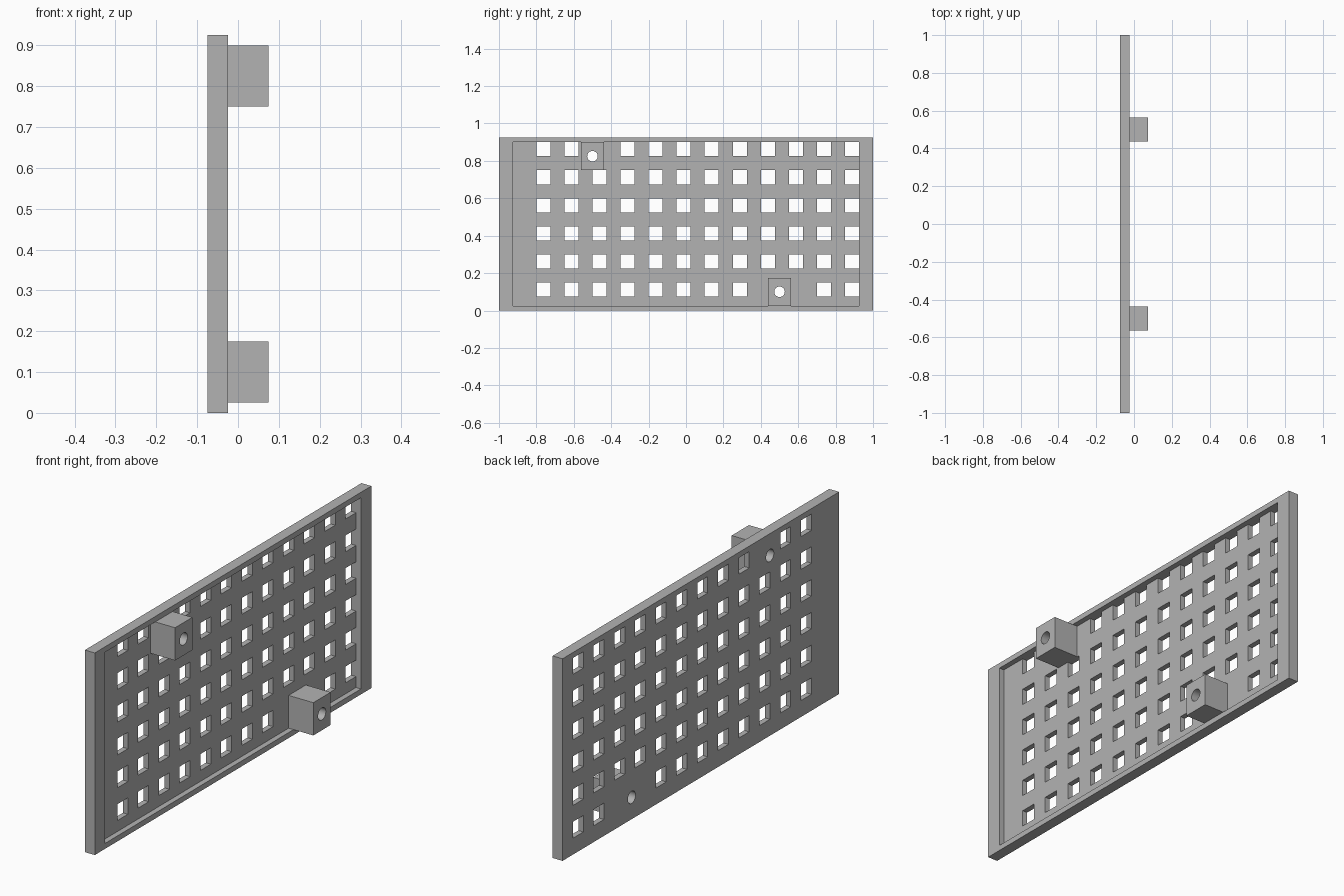
import bpy
import bmesh
import math

if "Cube" in bpy.data.objects:
    bpy.data.objects.remove(bpy.data.objects["Cube"], do_unlink=True)

GREY = (0.45, 0.45, 0.45, 1.0)
mat = bpy.data.materials.new("plain grey")
mat.use_nodes = True
mat.diffuse_color = GREY
mat.node_tree.nodes["Principled BSDF"].inputs["Base Color"].default_value = GREY

COLS, ROWS = 12, 6
PITCH, HOLE = 0.15, 0.075
BACK_X, FLOOR_X, RIM_X, FRONT_X = -0.075, -0.05, -0.025, 0.075
# Lower and upper mounting blocks: centre (y, z)
BLOCKS = {"lower_mounting_block": (0.5, 0.1), "upper_mounting_block": (-0.5, 0.825)}
# Openings left solid behind the blocks: (column, row)
FILLED = {(8, 0), (9, 0), (2, 5)}


def new_object(name, bm):
    mesh = bpy.data.meshes.new(name)
    bm.to_mesh(mesh)
    bm.free()
    mesh.materials.append(mat)
    obj = bpy.data.objects.new(name, mesh)
    bpy.context.collection.objects.link(obj)
    return obj


def apply_modifier(obj, mod):
    bpy.context.view_layer.objects.active = obj
    bpy.ops.object.modifier_apply(modifier=mod.name)


def sheet(name, ys, zs, keep, x, thickness):
    """Grid of cells facing +x, keeping the chosen ones, then thickened."""
    bm = bmesh.new()
    grid = [[bm.verts.new((x, y, z)) for z in zs] for y in ys]
    for i in range(len(ys) - 1):
        for j in range(len(zs) - 1):
            if keep(i, j):
                bm.faces.new((grid[i][j], grid[i + 1][j],
                              grid[i + 1][j + 1], grid[i][j + 1]))
    loose = [v for v in bm.verts if not v.link_faces]
    bmesh.ops.delete(bm, geom=loose, context='VERTS')
    obj = new_object(name, bm)
    mod = obj.modifiers.new("thickness", 'SOLIDIFY')
    mod.thickness = thickness
    mod.offset = 1
    apply_modifier(obj, mod)
    return obj


def drill(obj, y, z):
    """Round hole straight through along x."""
    bm = bmesh.new()
    bmesh.ops.create_cone(bm, cap_ends=True, segments=32, radius1=0.028,
                          radius2=0.028, depth=0.4)
    cutter = new_object("drill_cutter", bm)
    cutter.rotation_euler = (0, math.pi / 2, 0)
    cutter.location = (0, y, z)
    cutter.hide_render = True
    bpy.context.view_layer.update()
    mod = obj.modifiers.new("bore", 'BOOLEAN')
    mod.operation = 'DIFFERENCE'
    mod.solver = 'EXACT'
    mod.object = cutter
    apply_modifier(obj, mod)
    bpy.data.objects.remove(cutter, do_unlink=True)


# Perforated back panel: odd cells in both directions are the openings
ys = [-1.0] + [-0.8 + PITCH * c + d for c in range(COLS) for d in (0, HOLE)] + [1.0]
zs = [0.0] + [0.075 + PITCH * r + d for r in range(ROWS) for d in (0, HOLE)] + [0.925]


def is_panel(i, j):
    opening = i % 2 == 1 and j % 2 == 1
    return not opening or (i // 2, j // 2) in FILLED


panel = sheet("perforated_panel", ys, zs, is_panel, BACK_X, FLOOR_X - BACK_X)

# Raised rim around the panel
rim = sheet("raised_rim", [-1, -0.925, 0.925, 1], [0, 0.025, 0.9, 0.925],
            lambda i, j: (i, j) != (1, 1), FLOOR_X, RIM_X - FLOOR_X)

# Mounting blocks with bores that run on through the panel
parts = [panel, rim]
for name, (y, z) in BLOCKS.items():
    bm = bmesh.new()
    bmesh.ops.create_cube(bm, size=1)
    bmesh.ops.scale(bm, vec=(FRONT_X - FLOOR_X, 0.125, 0.15), verts=bm.verts)
    bmesh.ops.translate(bm, vec=((FRONT_X + FLOOR_X) / 2, y, z), verts=bm.verts)
    block = new_object(name, bm)
    drill(block, y, z)
    drill(panel, y, z)
    parts.append(block)

# Smooth bores, crisp edges
bpy.ops.object.select_all(action='DESELECT')
for obj in parts:
    obj.select_set(True)
bpy.context.view_layer.objects.active = panel
bpy.ops.object.shade_smooth_by_angle(angle=math.radians(30))
